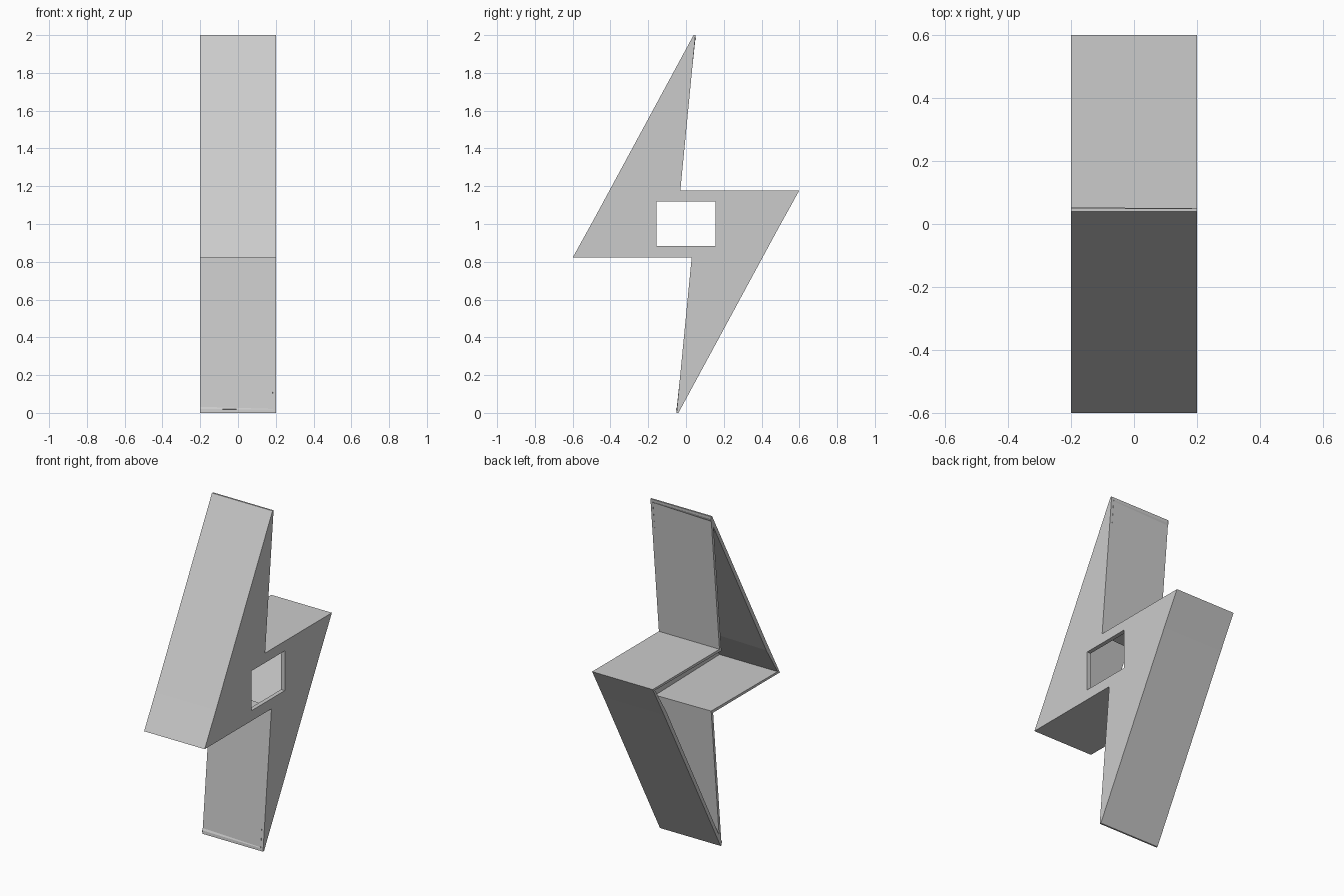
import bpy
import bmesh

if "Cube" in bpy.data.objects:
    bpy.data.objects.remove(bpy.data.objects["Cube"])

WIDTH = 0.4
WALL = 0.025

# Half of the zigzag outline (y, z); the other half is its half-turn about z = 1
half = [(0.04, 2.0), (0.05, 2.0), (-0.03, 1.178), (0.6, 1.178), (0.493, 0.985)]
half[0] = (0.04, 2.0)
outline = half + [(-y, 2.0 - z) for y, z in half]
window = [(-0.156, 0.883), (0.156, 0.883), (0.156, 1.12), (-0.156, 1.12)]

grey = bpy.data.materials.new("plain grey")
grey.diffuse_color = (0.6, 0.6, 0.6, 1.0)
grey.use_nodes = True
grey.node_tree.nodes["Principled BSDF"].inputs["Base Color"].default_value = grey.diffuse_color


def ring(bm, points, x):
    """Closed loop of edges in the plane at x."""
    verts = [bm.verts.new((x, y, z)) for y, z in points]
    edges = [bm.edges.new((verts[i - 1], verts[i])) for i in range(len(verts))]
    return verts, edges


bm = bmesh.new()

# Side plate with a rectangular opening
rim, rim_edges = ring(bm, outline, WIDTH / 2)
_, hole_edges = ring(bm, window, WIDTH / 2)
bmesh.ops.triangle_fill(bm, edges=rim_edges + hole_edges, use_beauty=True,
                        normal=(1, 0, 0))

# Walls running to the open side
back, _ = ring(bm, outline, -WIDTH / 2)
for i in range(len(rim)):
    bm.faces.new((rim[i - 1], rim[i], back[i], back[i - 1]))

# Face everything outward
bmesh.ops.recalc_face_normals(bm, faces=bm.faces)
plate = [f for f in bm.faces if abs(f.normal.x) > 0.9]
if plate[0].normal.x < 0:
    bmesh.ops.reverse_faces(bm, faces=bm.faces)

mesh = bpy.data.meshes.new("lightning_bolt_shell")
bm.to_mesh(mesh)
bm.free()
mesh.materials.append(grey)
bolt = bpy.data.objects.new("lightning_bolt_shell", mesh)
bpy.context.collection.objects.link(bolt)

# Wall thickness, growing inward
solid = bolt.modifiers.new("wall thickness", 'SOLIDIFY')
solid.thickness = WALL
solid.offset = -1
solid.use_even_offset = False
